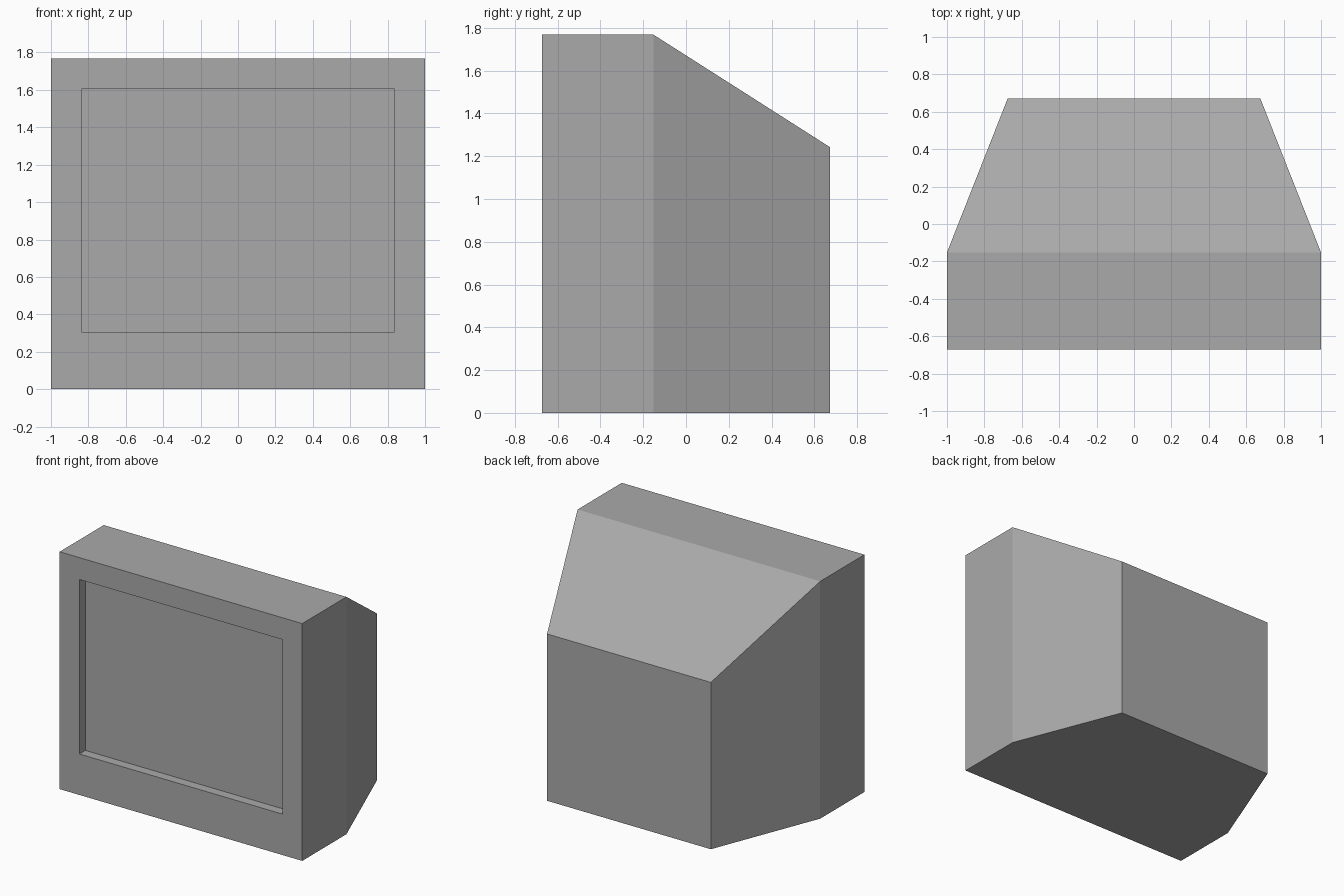
import bpy
import bmesh

default = bpy.data.objects.get("Cube")
if default:
    bpy.data.objects.remove(default, do_unlink=True)

FRONT, MIDDLE, BACK = -0.672, -0.152, 0.672

grey = bpy.data.materials.new("casing_grey")
grey.use_nodes = True
colour = (0.4, 0.4, 0.4, 1)
grey.diffuse_color = colour
grey.node_tree.nodes["Principled BSDF"].inputs["Base Color"].default_value = colour

bm = bmesh.new()


def ring(half_width, y, bottom, top):
    """Upright rectangle of vertices at depth y."""
    return [bm.verts.new((x, y, z)) for x, z in (
        (-half_width, bottom), (half_width, bottom),
        (half_width, top), (-half_width, top))]


def bridge(a, b):
    """Walls between two rectangles."""
    for i in range(4):
        j = (i + 1) % 4
        bm.faces.new((a[i], a[j], b[j], b[i]))


# Recessed screen, bezel, straight front casing, tapered rear casing
sections = [
    ring(0.837, FRONT + 0.07, 0.305, 1.605),
    ring(0.837, FRONT, 0.305, 1.605),
    ring(1, FRONT, 0, 1.768),
    ring(1, MIDDLE, 0, 1.768),
    ring(0.675, BACK, 0, 1.243),
]
for a, b in zip(sections, sections[1:]):
    bridge(a, b)
bm.faces.new(sections[0])
bm.faces.new(sections[-1])
bmesh.ops.recalc_face_normals(bm, faces=bm.faces)

mesh = bpy.data.meshes.new("monitor_casing")
bm.to_mesh(mesh)
bm.free()
mesh.materials.append(grey)
casing = bpy.data.objects.new("monitor_casing", mesh)
bpy.context.collection.objects.link(casing)
